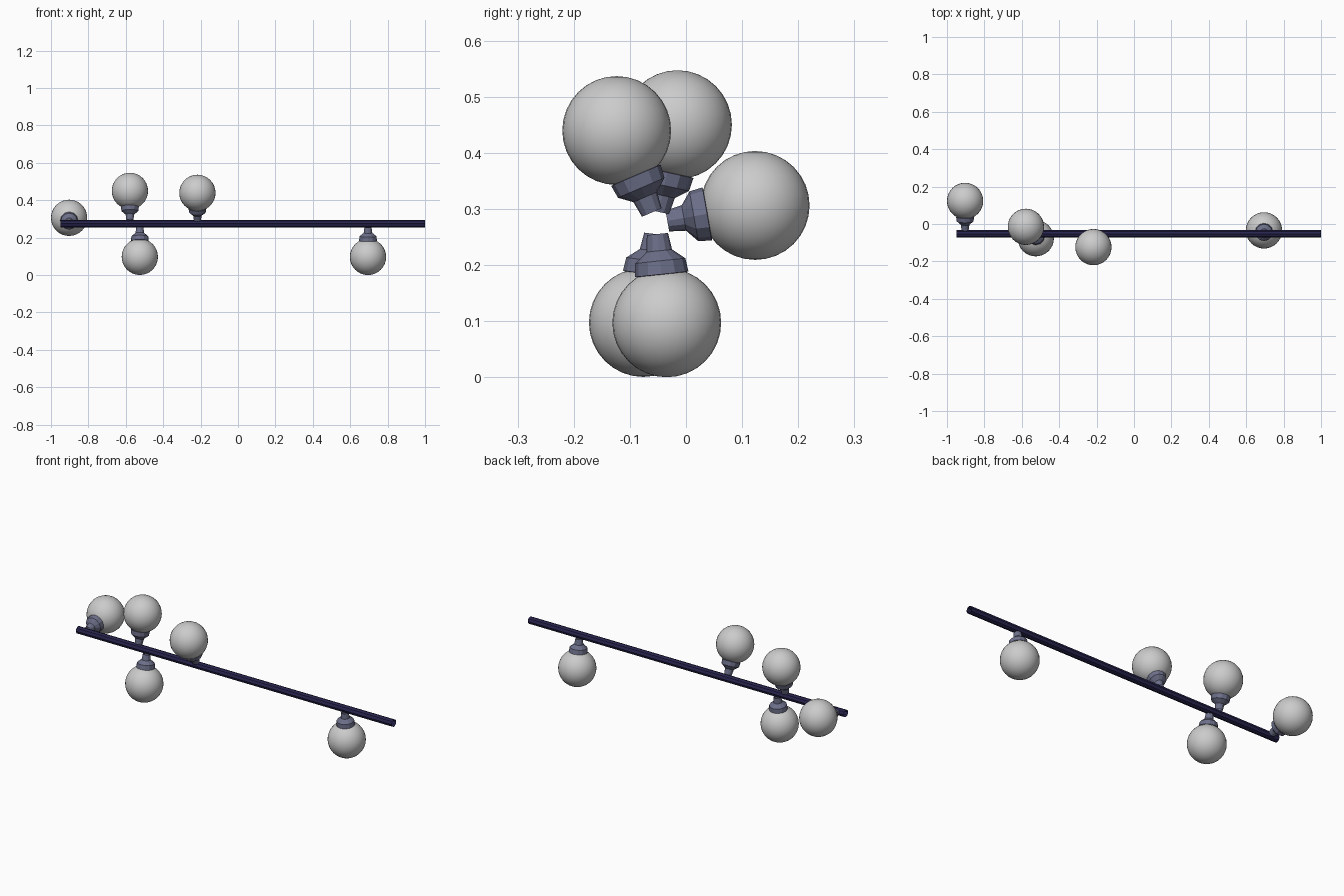
import bpy, bmesh
from math import radians, cos, sin, pi
from mathutils import Vector

if "Cube" in bpy.data.objects:
    bpy.data.objects.remove(bpy.data.objects["Cube"])

WIRE = Vector((0, -0.053, 0.275))
BULB_R, BULB_DIST = 0.097, 0.179


def material(name, rgb):
    m = bpy.data.materials.new(name)
    m.diffuse_color = (*rgb, 1)
    m.use_nodes = True
    m.node_tree.nodes["Principled BSDF"].inputs["Base Color"].default_value = m.diffuse_color
    return m


def lathe(name, profile, origin, axis, sides, mat):
    """Open surface of revolution; profile is (distance along axis, radius)."""
    bm = bmesh.new()
    rot = axis.to_track_quat('Z', 'Y')
    rings = [[bm.verts.new(origin + rot @ Vector((r * cos(2 * pi * i / sides),
                                                  r * sin(2 * pi * i / sides), d)))
              for i in range(sides)] for d, r in profile]
    for a, b in zip(rings, rings[1:]):
        for i in range(sides):
            j = (i + 1) % sides
            bm.faces.new((a[i], a[j], b[j], b[i]))
    mesh = bpy.data.meshes.new(name)
    bm.to_mesh(mesh)
    bm.free()
    mesh.materials.append(mat)
    obj = bpy.data.objects.new(name, mesh)
    bpy.context.collection.objects.link(obj)
    return obj


navy = material("wire_navy", (0.02, 0.017, 0.075))
slate = material("socket_slate", (0.15, 0.16, 0.25))

# Straight open-ended wire
lathe("wire", [(-0.95, 0.02), (1.0, 0.02)], WIRE, Vector((1, 0, 0)), 8, navy)

# Lights: position along the wire, angle around it (degrees from +y)
lights = [(0.695, -84), (-0.525, -97.4), (-0.217, 113.2), (-0.578, 77.8), (-0.903, 10)]
socket_profile = [(0.02, 0.019), (0.05, 0.023), (0.068, 0.045), (0.092, 0.048), (0.094, 0.036)]

for n, (x, angle) in enumerate(lights, 1):
    axis = Vector((0, cos(radians(angle)), sin(radians(angle))))
    origin = WIRE + Vector((x, 0, 0))

    # Flared socket
    lathe(f"socket_{n}", socket_profile, origin, axis, 12, slate)

    # Round bulb
    bpy.ops.mesh.primitive_uv_sphere_add(segments=32, ring_count=16, radius=BULB_R,
                                         location=origin + axis * BULB_DIST)
    bulb = bpy.context.object
    bulb.name = f"bulb_{n}"
    bpy.ops.object.shade_smooth()
